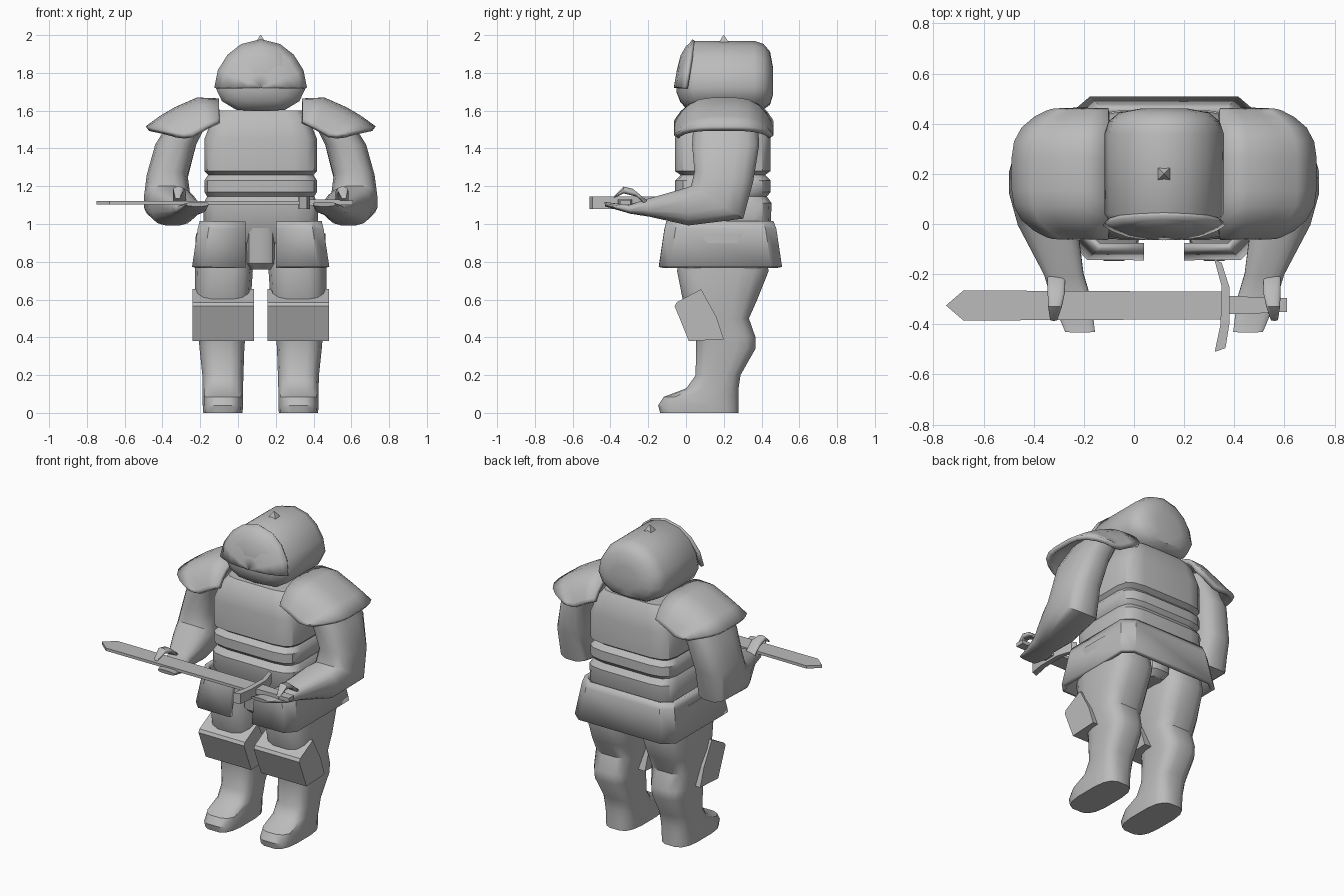
import bpy, bmesh
from math import cos, sin, pi, radians, copysign

if "Cube" in bpy.data.objects:
    bpy.data.objects.remove(bpy.data.objects["Cube"])

MID = 0.12   # x of the body's mirror plane
DEPTH = 0.2  # y of the body's middle

grey = bpy.data.materials.new("plain_grey")
grey.use_nodes = True
grey.diffuse_color = (0.5, 0.5, 0.5, 1)
grey.node_tree.nodes["Principled BSDF"].inputs["Base Color"].default_value = (0.5, 0.5, 0.5, 1)


def loft(name, rings, closed=True, caps=True, thick=0, angle=35):
    """Skin rings of points; optionally cap the ends or thicken the sheet."""
    bm = bmesh.new()
    rows = [[bm.verts.new(p) for p in ring] for ring in rings]
    n = len(rows[0])
    for a, b in zip(rows, rows[1:]):
        for i in range(n if closed else n - 1):
            j = (i + 1) % n
            bm.faces.new((a[i], a[j], b[j], b[i]))
    if caps:
        bm.faces.new(rows[0])
        bm.faces.new(rows[-1])
    bmesh.ops.recalc_face_normals(bm, faces=bm.faces)
    mesh = bpy.data.meshes.new(name)
    bm.to_mesh(mesh)
    bm.free()
    mesh.materials.append(grey)
    obj = bpy.data.objects.new(name, mesh)
    bpy.context.collection.objects.link(obj)
    if thick:
        mod = obj.modifiers.new("thickness", "SOLIDIFY")
        mod.thickness, mod.offset = thick, 0
    bpy.ops.object.select_all(action="DESELECT")
    obj.select_set(True)
    bpy.context.view_layer.objects.active = obj
    bpy.ops.object.shade_smooth_by_angle(angle=radians(angle))
    return obj


def oval(power, n=16):
    """Unit superellipse: power 2 is round, higher is boxier."""
    def bend(v):
        return copysign(abs(v) ** (2 / power), v)
    steps = [2 * pi * (i + 0.5) / n for i in range(n)]
    return [(bend(cos(t)), bend(sin(t))) for t in steps]


def stack(name, sections, power, x=MID):
    """Upright loft from (z, half width, y front, y back) sections."""
    return loft(name, [[(x + w * u, (f + b) / 2 + (b - f) / 2 * v, z)
                        for u, v in oval(power)] for z, w, f, b in sections])


def limb(name, side, sections, power):
    """Bent loft: (offset, y, z, half width, half depth, tilt in degrees)."""
    rings = []
    for d, y, z, w, h, tilt in sections:
        t = radians(tilt)
        rings.append([(MID + side * (d + w * u), y + h * v * cos(t), z + h * v * sin(t))
                      for u, v in oval(power)])
    return loft(name, rings)


def slab(name, outline, z0, z1):
    return loft(name, [[(x, y, z) for x, y in outline] for z in (z0, z1)])


# Torso with two waist bands
stack("torso", [
    (0.9, 0.27, 0.0, 0.4), (1.0, 0.305, -0.06, 0.45), (1.11, 0.305, -0.065, 0.455),
    (1.145, 0.285, -0.035, 0.43), (1.17, 0.3, -0.06, 0.45), (1.23, 0.3, -0.06, 0.45),
    (1.26, 0.28, -0.03, 0.42), (1.28, 0.3, -0.06, 0.45), (1.45, 0.3, -0.06, 0.45),
    (1.55, 0.26, -0.04, 0.43), (1.6, 0.225, 0.0, 0.4)], 6)
stack("pelvis", [(0.76, 0.055, 0.0, 0.36), (0.79, 0.078, -0.03, 0.4),
                 (1.0, 0.08, -0.05, 0.42)], 5)

# Flared skirt, open at the front
rings = []
for z, w, f, b in [(1.01, 0.31, -0.09, 0.45), (0.97, 0.32, -0.1, 0.465), (0.77, 0.35, -0.13, 0.495)]:
    half = [(0.08, f), (w - 0.05, f), (w, f + 0.05), (w, b - 0.05), (w - 0.06, b)]
    path = half + [(-x, y) for x, y in reversed(half)]
    rings.append([(MID + x, y, z) for x, y in path])
loft("skirt", rings, closed=False, caps=False, thick=0.03, angle=25)

# Helmet, lofted front to back
half = [(0, 1.97), (0.1, 1.945), (0.17, 1.89), (0.22, 1.81), (0.238, 1.72),
        (0.205, 1.65), (0.13, 1.605), (0, 1.595)]
outline = half + [(-x, z) for x, z in reversed(half[1:-1])]
rings = []
for y, s in [(-0.05, 0.3), (-0.03, 0.65), (0.0, 0.88), (0.04, 1), (0.36, 1), (0.41, 0.93),
             (0.445, 0.75), (0.46, 0.4)]:
    rings.append([(MID + x * s, y, 1.74 + (z - 1.74) * s) for x, z in outline])
loft("helmet", rings)

# Visor shield over the upper face
brow = half[:5]
arc = [(-x, z) for x, z in reversed(brow[1:])] + brow
rings = []
for s in (0.02, 0.3, 0.6, 0.85, 1.01):
    rings.append([(MID + x * s, -0.055 + 0.055 * s ** 3 + 0.16 * (z - 1.72) * s,
                   1.72 + (z - 1.72) * s) for x, z in arc])
loft("visor", rings, closed=False, caps=False, thick=0.02)

# Helmet spike
loft("spike", [[(MID + r * u, DEPTH + r * v, z) for u, v in ((1, 1), (-1, 1), (-1, -1), (1, -1))]
               for z, r in ((1.95, 0.032), (1.975, 0.018), (2.0, 0.002))], angle=10)

for side, label in ((1, "left"), (-1, "right")):
    # Arched shoulder plate, rounded in plan
    rings = []
    for t, top, drop in [(0, 1.65, 0.11), (0.3, 1.655, 0.15), (0.6, 1.605, 0.14),
                         (0.8, 1.56, 0.1), (1, 1.505, 0.035)]:
        row = []
        for i in range(13):
            s = -cos(pi * i / 12)
            reach = 0.45 + 0.15 * (1 - s ** 4)
            row.append((MID + side * (0.22 + (reach - 0.22) * t),
                        DEPTH + 0.25 * s, top - drop * abs(s) ** 4))
        rings.append(row)
    loft(label + "_shoulder_plate", rings, closed=False, caps=False, thick=0.03)

    # Arm with open palm
    limb(label + "_arm", side, [
        (0.36, 0.21, 1.58, 0.1, 0.17, 0), (0.45, 0.21, 1.42, 0.11, 0.18, 0),
        (0.495, 0.2, 1.25, 0.11, 0.16, -10), (0.495, 0.165, 1.115, 0.125, 0.165, -32),
        (0.465, 0.0, 1.09, 0.12, 0.1, -82), (0.4, -0.2, 1.085, 0.08, 0.048, -80),
        (0.37, -0.3, 1.078, 0.08, 0.024, -80), (0.335, -0.43, 1.105, 0.06, 0.012, -80)], 2.8)
    # Thumb curling over the sword
    limb(label + "_thumb", side, [
        (0.43, -0.2, 1.1, 0.035, 0.03, -70), (0.43, -0.27, 1.165, 0.035, 0.025, -60),
        (0.435, -0.33, 1.18, 0.028, 0.018, -90), (0.44, -0.38, 1.145, 0.015, 0.012, -120)], 2.5)

    # Leg and boot
    limb(label + "_leg", side, [
        (0.2, 0.19, 0.95, 0.145, 0.22, 0), (0.195, 0.195, 0.75, 0.155, 0.245, 0),
        (0.2, 0.18, 0.6, 0.15, 0.2, 0), (0.2, 0.18, 0.5, 0.14, 0.155, 0),
        (0.205, 0.21, 0.4, 0.125, 0.16, 0), (0.205, 0.21, 0.34, 0.12, 0.16, 0),
        (0.2, 0.17, 0.2, 0.11, 0.12, 0), (0.2, 0.14, 0.13, 0.108, 0.14, 0),
        (0.2, 0.08, 0.085, 0.108, 0.2, 0), (0.2, 0.065, 0.04, 0.108, 0.215, 0),
        (0.2, 0.07, 0, 0.105, 0.21, 0)], 3.2)

    # Angular knee guard
    guard = [(0.08, 0.655), (-0.05, 0.585), (-0.06, 0.565), (0.015, 0.38), (0.2, 0.39), (0.16, 0.51)]
    loft(label + "_knee_guard", [[(MID + side * d, y, z) for y, z in guard]
                                 for d in (0.035, 0.362)], angle=10)

# Sword resting across both hands
slab("sword_blade", [(-0.75, -0.325), (-0.68, -0.265), (0.35, -0.27), (0.35, -0.38),
                     (-0.68, -0.385)], 1.103, 1.121)
slab("sword_guard", [(0.32, -0.14), (0.35, -0.155), (0.38, -0.25), (0.38, -0.4), (0.365, -0.495),
                     (0.322, -0.51), (0.345, -0.4), (0.35, -0.25)], 1.08, 1.145)
slab("sword_grip", [(0.36, -0.285), (0.54, -0.295), (0.54, -0.355), (0.36, -0.36)], 1.095, 1.13)
slab("sword_pommel", [(0.54, -0.295), (0.61, -0.295), (0.61, -0.35), (0.54, -0.35)], 1.1, 1.125)
